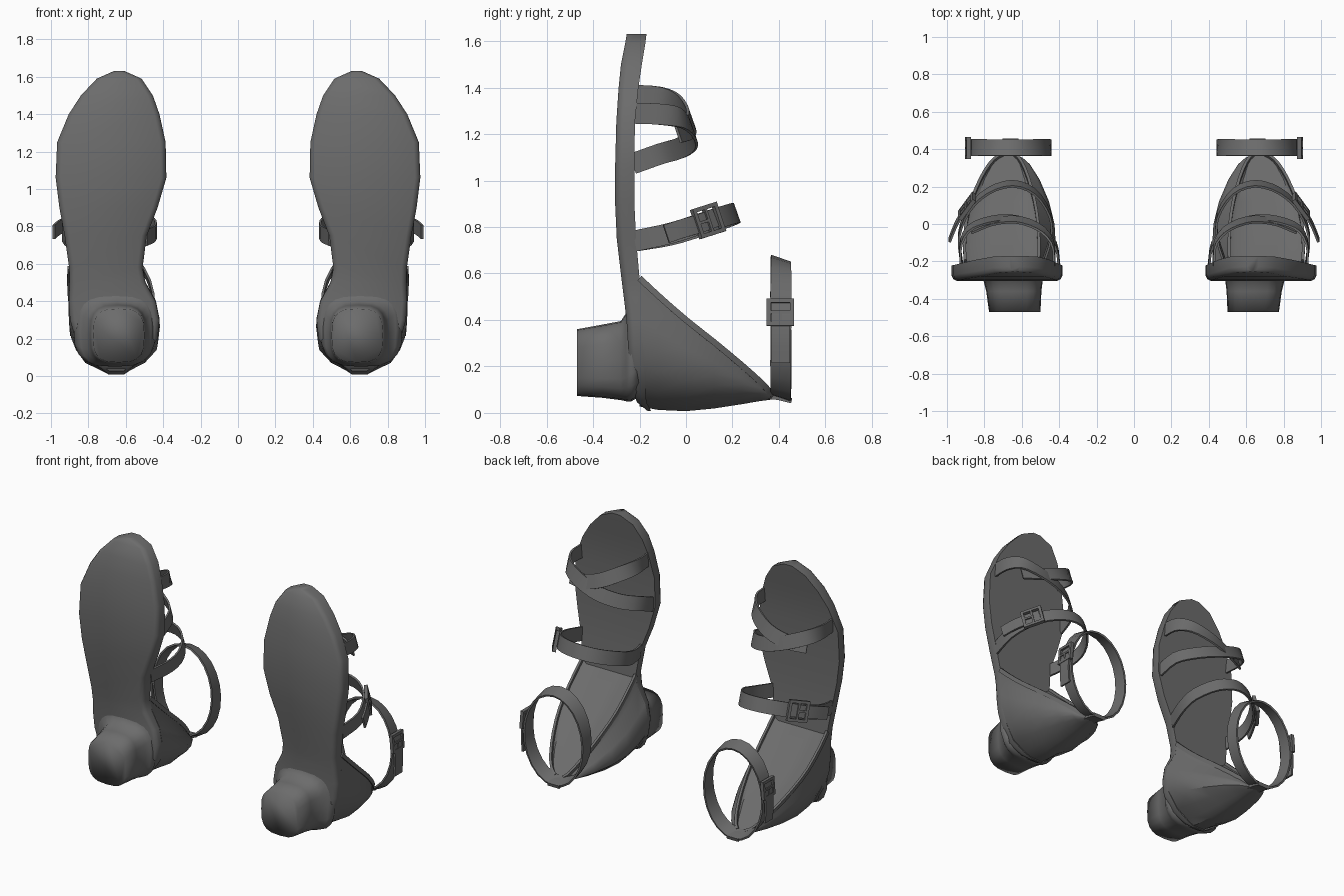
import bpy, bmesh, math
from mathutils import Vector as V

if "Cube" in bpy.data.objects:
    bpy.data.objects.remove(bpy.data.objects["Cube"])

mat = bpy.data.materials.new("dark_grey")
mat.diffuse_color = (0.15, 0.15, 0.15, 1)
mat.use_nodes = True
mat.node_tree.nodes["Principled BSDF"].inputs["Base Color"].default_value = mat.diffuse_color


def make(name, verts, faces, angle=35):
    """Create the part for the right shoe and its mirror for the left."""
    for side, sx in (("right", 1), ("left", -1)):
        me = bpy.data.meshes.new(f"{side}_{name}")
        me.from_pydata([(v[0] * sx, v[1], v[2]) for v in verts], [], faces)
        bm = bmesh.new()
        bm.from_mesh(me)
        bmesh.ops.recalc_face_normals(bm, faces=bm.faces)
        bm.to_mesh(me)
        bm.free()
        me.materials.append(mat)
        ob = bpy.data.objects.new(f"{side}_{name}", me)
        bpy.context.collection.objects.link(ob)
        bpy.ops.object.select_all(action='DESELECT')
        ob.select_set(True)
        bpy.context.view_layer.objects.active = ob
        bpy.ops.object.shade_smooth_by_angle(angle=math.radians(angle))


def loft(name, rings, closed=False, angle=35):
    """Skin equal rings; cap the ends unless the loft closes on itself."""
    n, m = len(rings[0]), len(rings)
    verts = [p for r in rings for p in r]
    faces = []
    for i in range(m if closed else m - 1):
        a, b = i * n, (i + 1) % m * n
        faces += [(a + j, a + (j + 1) % n, b + (j + 1) % n, b + j) for j in range(n)]
    if not closed:
        faces += [tuple(range(n)), tuple(range((m - 1) * n, m * n))]
    make(name, verts, faces, angle)


def smooth_path(pts, steps=3):
    """Catmull-Rom through the control points."""
    p = [V(q) for q in pts]
    p = [2 * p[0] - p[1]] + p + [2 * p[-1] - p[-2]]
    out = []
    for i in range(1, len(p) - 2):
        a, b, c, d = p[i - 1:i + 3]
        for k in range(steps):
            t = k / steps
            out.append(0.5 * (2 * b + (c - a) * t + (2 * a - 5 * b + 4 * c - d) * t * t
                              + (3 * b - a - 3 * c + d) * t ** 3))
    return out + [p[-2]]


def band(name, path, hint, width=0.09, thick=0.012, closed=False):
    """Flat strap swept along a path, its width lying near the hint direction."""
    rings, n = [], len(path)
    for i, p in enumerate(path):
        if closed:
            t = path[(i + 1) % n] - path[i - 1]
        else:
            t = path[min(i + 1, n - 1)] - path[max(i - 1, 0)]
        t.normalize()
        w = V(hint) - t * t.dot(V(hint))
        w.normalize()
        nn = t.cross(w) * thick / 2
        w *= width / 2
        rings.append([p + w + nn, p - w + nn, p - w - nn, p + w - nn])
    loft(name, rings, closed)


def buckle(name, c, along, across, size=0.115):
    """Square frame of four bars with a centre bar and a prong."""
    t = V(along).normalized()
    w = V(across)
    w = (w - t * w.dot(t)).normalized()
    n = t.cross(w)
    if n.x < 0:
        n = -n
    h, b = size / 2, 0.009
    bars = [(0, h, h + b, b), (0, -h, h + b, b), (h, 0, b, h), (-h, 0, b, h),
            (0, 0, b * 0.7, h), (h / 2, 0, h / 2, b * 0.7)]
    verts, faces = [], []
    for u, v, hu, hv in bars:
        o = len(verts)
        for s in (-0.011, 0.011):
            for x, y in ((-1, -1), (1, -1), (1, 1), (-1, 1)):
                verts.append(V(c) + t * (u + x * hu) + w * (v + y * hv) + n * s)
        faces += [tuple(o + k for k in f) for f in
                  ((0, 1, 2, 3), (4, 5, 6, 7), (0, 1, 5, 4), (1, 2, 6, 5), (2, 3, 7, 6), (3, 0, 4, 7))]
    make(name, verts, faces)


# Sole: z, inner x, outer x, outsole y, insole y
SOLE = [(1.63, .605, .665, -.255, -.17), (1.59, .515, .755, -.262, -.175),
        (1.50, .455, .84, -.28, -.19), (1.40, .42, .905, -.29, -.205),
        (1.25, .387, .967, -.30, -.22), (1.06, .383, .975, -.305, -.222),
        (.90, .43, .955, -.305, -.222), (.75, .488, .927, -.298, -.215),
        (.58, .51, .903, -.278, -.20), (.50, .495, .90, -.268, -.195),
        (.40, .44, .905, -.256, -.19), (.30, .42, .898, -.25, -.185),
        (.20, .43, .87, -.245, -.18), (.10, .495, .82, -.235, -.175),
        (.045, .57, .74, -.21, -.17), (.008, .61, .69, -.165, -.15)]
rings = []
for z, a, b, f, k in SOLE:
    c = min(.028, (k - f) * .4)
    rings.append([(a, k, z), (a, f + c, z), (a + c * .35, f + c * .35, z), (a + c, f, z),
                  (b - c, f, z), (b - c * .35, f + c * .35, z), (b, f + c, z), (b, k, z)])
loft("sole", rings, angle=50)

# Block heel, flaring into the sole
rings = []
for y, a, b, lo, hi in ((-.47, .50, .775, .073, .36), (-.36, .495, .79, .065, .38),
                        (-.28, .485, .81, .055, .395), (-.258, .465, .845, .05, .43),
                        (-.235, .44, .88, .05, .50), (-.20, .46, .86, .07, .50)):
    r = []
    for i in range(20):
        u = math.tau * i / 20
        cu, su = math.cos(u), math.sin(u)
        r.append(((a + b) / 2 + (b - a) / 2 * math.copysign(abs(cu) ** .65, cu), y,
                  (lo + hi) / 2 + (hi - lo) / 2 * math.copysign(abs(su) ** .65, su)))
    rings.append(r)
loft("block_heel", rings, angle=100)

# Heel cup: U-shaped sections tapering to the ankle, with a sunken heel seat on top
CX = .665
heel = [r for r in SOLE if r[0] <= .58]
outline = [(r[1], r[0]) for r in heel] + [(r[2], r[0]) for r in reversed(heel)]
rings, rims = [], ([], [])
for y, lo, hi, s in ((-.20, .02, .58, 1), (-.12, .006, .505, 1.01), (0, .002, .40, .98),
                     (.12, .015, .305, .86), (.24, .035, .205, .65),
                     (.32, .05, .133, .44), (.355, .055, .095, .28), (.372, .058, .08, .14)):
    out = [(CX + s * (x - CX), y, lo + z / .58 * (hi - lo)) for x, z in outline]
    a, b = out[0][0], out[-1][0]
    dip = min(.02, (hi - lo) * .2)
    seat = [(b + (a - b) * f, y, hi - dip) for f in (.08, .35, .65, .92)]
    rings.append(out + seat)
    rims[0].append(out[0])
    rims[1].append(out[-1])
loft("heel_cup", rings)
for nm, r in zip(("inner", "outer"), rims):
    band(nm + "_cup_rim", smooth_path(r, 2), (0, .6, .8), .026, .016)

# Toe straps: two inner ends meeting at one outer end
band("toe_strap_lower", smooth_path([
    (.925, -.23, 1.29), (.925, -.11, 1.285), (.875, -.02, 1.268), (.75, .025, 1.22),
    (.62, .025, 1.175), (.50, -.025, 1.14), (.42, -.11, 1.115), (.40, -.23, 1.072)]), (0, -.35, 1))
band("toe_strap_upper", smooth_path([
    (.87, -.035, 1.205), (.75, .012, 1.222), (.62, .022, 1.265), (.50, -.025, 1.325),
    (.435, -.11, 1.358), (.43, -.23, 1.368)]), (0, -.35, 1))

# Instep strap with buckle and loose end
band("instep_strap", smooth_path([
    (.49, -.22, .74), (.445, -.07, .765), (.45, .05, .80), (.53, .17, .84), (.65, .215, .86),
    (.78, .175, .85), (.88, .08, .82), (.935, -.06, .775), (.92, -.22, .74)]), (0, -.35, 1))
band("instep_strap_end", smooth_path([
    (.86, .125, .84), (.915, .06, .815), (.955, -.01, .795), (.985, -.085, .77)]), (0, -.35, 1), .08)
buckle("instep_buckle", (.893, .095, .828), (.7, -.95, -.3), (0, -.35, 1))

# Ankle strap ring with buckle, loose end and rear tab
ring = [V((.663 + .215 * math.cos(math.tau * i / 24), .408,
           .362 + .298 * math.sin(math.tau * i / 24))) for i in range(24)]
band("ankle_strap", ring, (0, 1, -.35), closed=True)
band("ankle_strap_end", smooth_path([
    (.875, .408, .48), (.892, .408, .40), (.898, .408, .31), (.892, .408, .215)]), (0, 1, 0), .08)
buckle("ankle_buckle", (.888, .406, .433), (.08, 0, -1), (0, 1, 0), .1)
band("ankle_tab", [V((.66, .345, .073)), V((.66, .40, .066)), V((.66, .455, .052))],
     (1, 0, 0), .085, .022)
